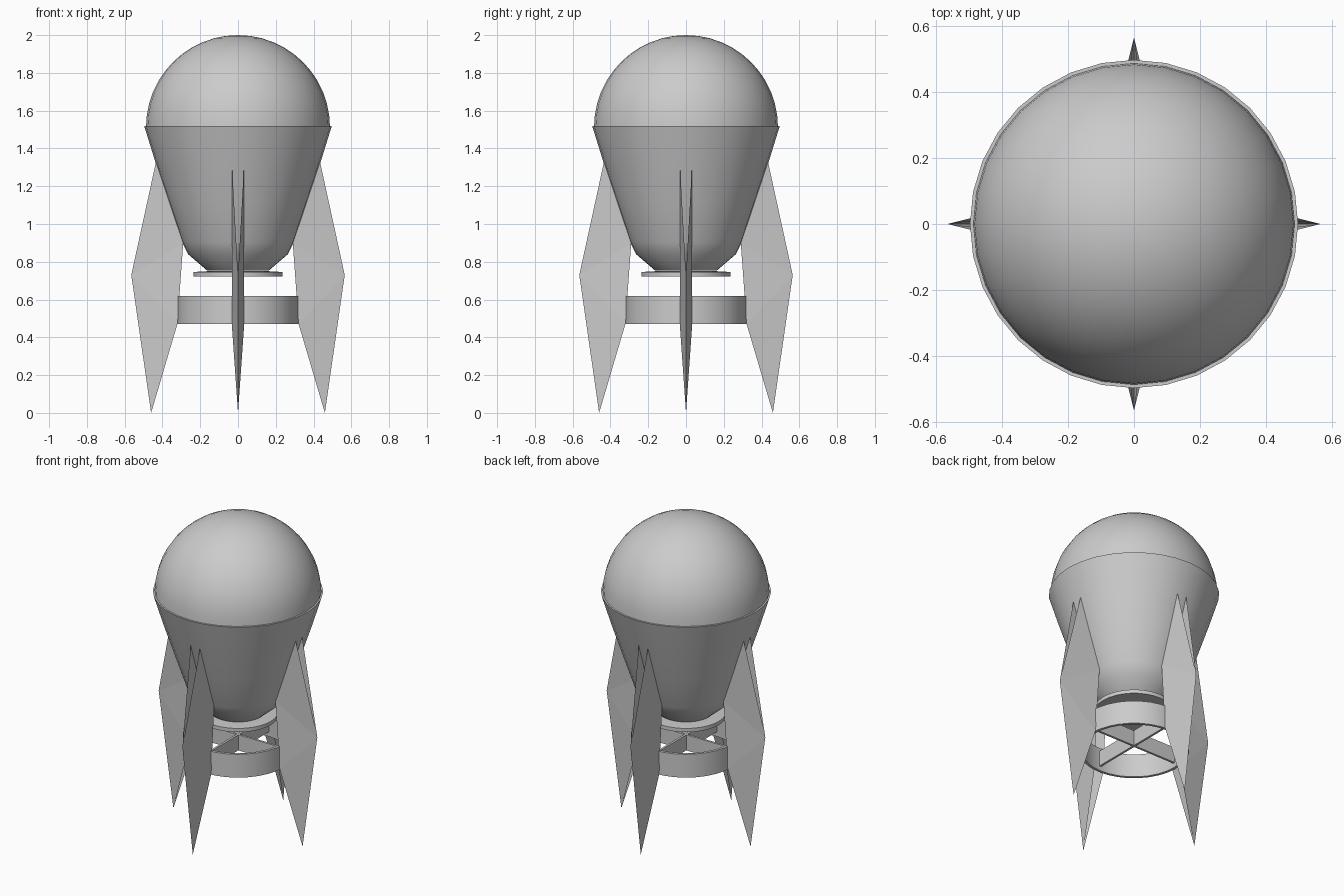
import bpy, bmesh, math
from mathutils import Matrix

if "Cube" in bpy.data.objects:
    bpy.data.objects.remove(bpy.data.objects["Cube"])

SEG = 32


def make_object(name, bm, smooth=None):
    mesh = bpy.data.meshes.new(name)
    bm.to_mesh(mesh)
    bm.free()
    ob = bpy.data.objects.new(name, mesh)
    bpy.context.collection.objects.link(ob)
    if smooth is not None:
        bpy.ops.object.select_all(action='DESELECT')
        ob.select_set(True)
        bpy.context.view_layer.objects.active = ob
        bpy.ops.object.shade_smooth_by_angle(angle=math.radians(smooth))
    return ob


def lathe(name, profile, closed=False, smooth=30):
    """Spin an (r, z) profile around the z axis."""
    bm = bmesh.new()
    vs = [bm.verts.new((r, 0, z)) for r, z in profile]
    edges = [bm.edges.new(p) for p in zip(vs, vs[1:])]
    if closed:
        edges.append(bm.edges.new((vs[-1], vs[0])))
    bmesh.ops.spin(bm, geom=vs + edges, cent=(0, 0, 0), axis=(0, 0, 1),
                   angle=math.tau, steps=SEG, use_duplicate=False)
    bmesh.ops.remove_doubles(bm, verts=bm.verts, dist=1e-4)
    bmesh.ops.recalc_face_normals(bm, faces=bm.faces)
    return make_object(name, bm, smooth)


# Rounded nose dome
R, ZC = 0.487, 1.513
lathe("nose_dome", [(R * math.cos(a), ZC + R * math.sin(a))
                    for a in (math.pi / 2 * i / 12 for i in range(13))])

# Tapered hull with a small rim under the dome
lathe("hull", [(0.478, 1.52), (0.497, 1.52), (0.438, 1.33), (0.365, 1.11),
               (0.296, 0.905), (0.264, 0.84), (0.165, 0.755)])

# Flange below the hull
lathe("nozzle_flange", [(0, 0.75), (0.165, 0.75), (0.235, 0.746),
                        (0.235, 0.722), (0, 0.722)])

# Ring held between the fins
lathe("stabiliser_ring", [(0.322, 0.47), (0.322, 0.62), (0.305, 0.62), (0.305, 0.47)],
      closed=True)

# Fins: two panels meeting in a sharp outer edge, open towards the hull
W = 0.033
for i, side in enumerate(("right", "back", "left", "front")):
    bm = bmesh.new()
    outer = bm.verts.new((0.565, 0, 0.73))
    tip = bm.verts.new((0.46, 0, 0.0))
    for s in (1, -1):
        inner = [bm.verts.new((r, s * W, z))
                 for r, z in ((0.434, 1.33), (0.29, 0.9), (0.321, 0.47))]
        chain = inner + [tip]
        for a, b in zip(chain, chain[1:]):
            bm.faces.new((outer, a, b) if s > 0 else (outer, b, a))
    bm.transform(Matrix.Rotation(i * math.pi / 2, 4, 'Z'))
    make_object(side + "_fin", bm)

# Crossed vanes inside the ring
for name, size in (("vane_across", (0.63, 0.014, 0.1)), ("vane_along", (0.014, 0.63, 0.1))):
    bm = bmesh.new()
    bmesh.ops.create_cube(bm, size=1)
    bm.transform(Matrix.Translation((0, 0, 0.55)) @ Matrix.Diagonal((*size, 1)))
    make_object(name, bm)
